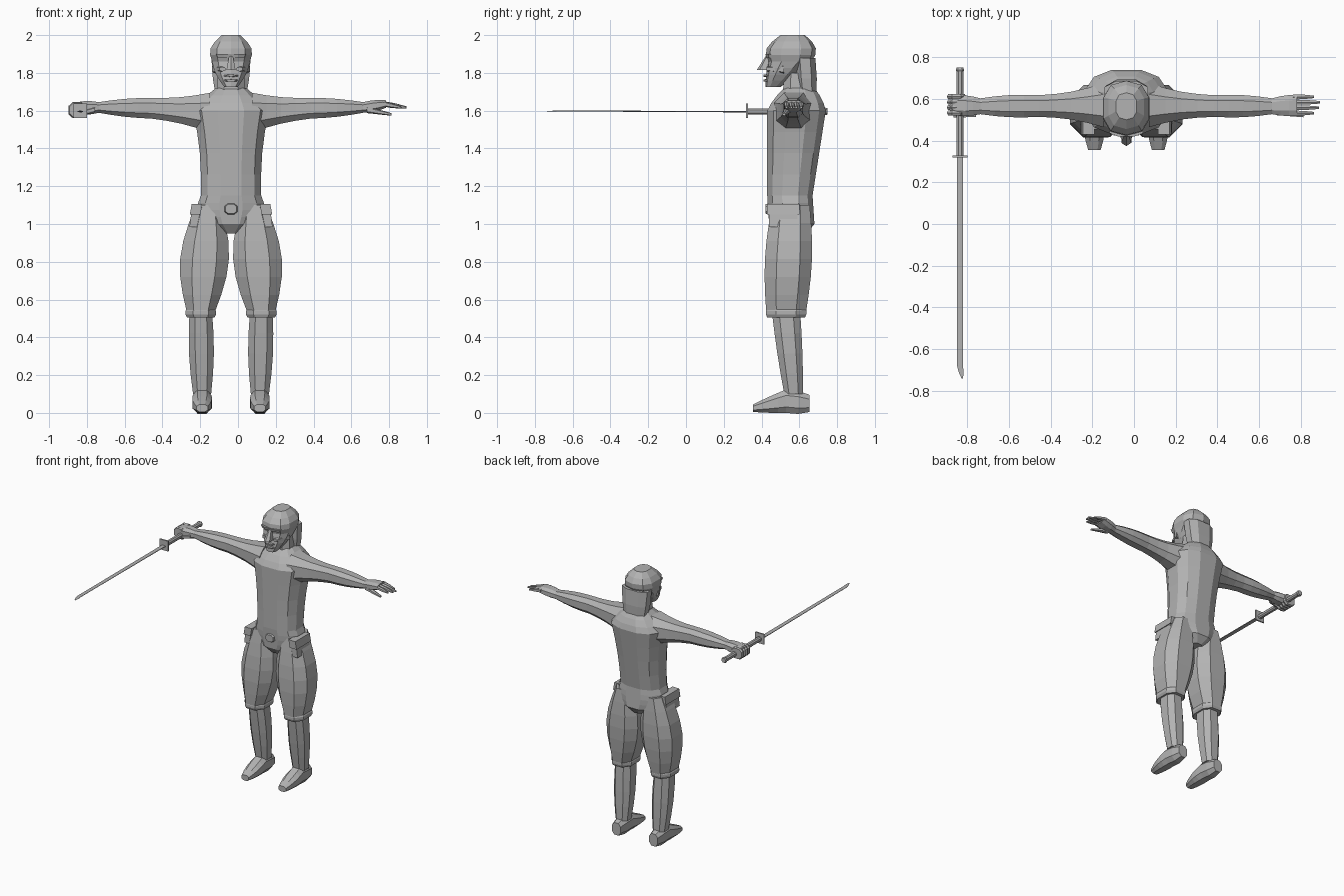
import bpy, bmesh, math
from mathutils import Vector

if "Cube" in bpy.data.objects:
    bpy.data.objects.remove(bpy.data.objects["Cube"], do_unlink=True)

grey = bpy.data.materials.new("plain_grey")
grey.use_nodes = True
shade = (.45, .45, .45, 1)
grey.diffuse_color = shade
grey.node_tree.nodes["Principled BSDF"].inputs["Base Color"].default_value = shade

body_axis = Vector((-.037, 0, 0))


def limb(name, start, start_size, end, end_size, bulge=(0, 0), steps=4, sides=8, side=1):
    """Rounded tube from start to end; sizes are half widths, bulge swells the middle."""
    start, end = Vector(start), Vector(end)
    start_size, end_size = Vector(start_size), Vector(end_size)
    span = end - start
    along = max(range(3), key=lambda k: abs(span[k]))
    across = [k for k in range(3) if k != along]

    # Boxy outline with flat faces towards the axes, scaled to reach the full size
    angles = [(i + .5) * math.tau / sides for i in range(sides)]
    outline = [[math.copysign(abs(f(angle)) ** .8, f(angle)) for f in (math.cos, math.sin)]
               for angle in angles]
    reach = [max(point[k] for point in outline) for k in range(2)]

    bm = bmesh.new()
    loops = []
    for step in range(steps + 1):
        t = step / steps
        size = start_size.lerp(end_size, t) + Vector(bulge) * math.sin(math.pi * t)
        loop = []
        for point in outline:
            position = start.lerp(end, t)
            for k in range(2):
                position[across[k]] += size[k] * point[k] / reach[k]
            position.x *= side
            loop.append(bm.verts.new(position + body_axis))
        loops.append(loop)
    for near, far in zip(loops, loops[1:]):
        for i in range(sides):
            bm.faces.new((near[i - 1], near[i], far[i], far[i - 1]))
    bm.faces.new(loops[0])
    bm.faces.new(loops[-1])
    bmesh.ops.recalc_face_normals(bm, faces=bm.faces)

    mesh = bpy.data.meshes.new(name)
    bm.to_mesh(mesh)
    bm.free()
    mesh.materials.append(grey)
    obj = bpy.data.objects.new(name, mesh)
    bpy.context.collection.objects.link(obj)


# Torso: each piece continues from the section where the last one ended
hips, hips_size = (0, .56, 1), (.13, .12)
waist, waist_size = (0, .55, 1.15), (.16, .12)
chest, chest_size = (0, .585, 1.6), (.2, .155)
limb("crotch", start=(0, .56, .95), start_size=(.05, .08), end=hips, end_size=hips_size,
     steps=1, sides=12)
limb("pelvis", start=hips, start_size=hips_size, end=waist, end_size=waist_size,
     bulge=(.03, 0), sides=12)
limb("chest", start=waist, start_size=waist_size, end=chest, end_size=chest_size,
     bulge=(-.015, 0), sides=12)
limb("shoulders", start=chest, start_size=chest_size, end=(0, .6, 1.72), end_size=(.08, .08),
     bulge=(.01, .01), steps=3, sides=12)
limb("neck", start=(0, .59, 1.65), start_size=(.08, .08), end=(0, .59, 1.8),
     end_size=(.07, .07), steps=1)
limb("belt_buckle", start=(0, .42, 1.08), start_size=(.03, .025), end=(0, .44, 1.08),
     end_size=(.037, .03), steps=1)

# Head, and hair falling to the nape
temple, temple_size = (0, .55, 1.86), (.1, .115)
limb("face", start=(0, .46, 1.725), start_size=(.035, .04), end=temple,
     end_size=temple_size, bulge=(.012, .003), sides=10)
limb("cranium", start=temple, start_size=temple_size, end=(0, .565, 2),
     end_size=(.05, .065), bulge=(.033, .04), sides=10)
limb("nape_hair", start=(0, .645, 1.66), start_size=(.078, .045), end=(0, .63, 1.88),
     end_size=(.104, .055), bulge=(.005, .005), steps=2)

# Brow, nose and lips
limb("brow", start=(0, .45, 1.88), start_size=(.07, .024), end=(0, .45, 1.9),
     end_size=(.08, .03), steps=1)
limb("nose", start=(0, .41, 1.815), start_size=(.024, .036), end=(0, .435, 1.89),
     end_size=(.01, .012), steps=2, sides=6)
for lip, height in (("upper_lip", 1.785), ("lower_lip", 1.76)):
    limb(lip, start=(0, .41, height), start_size=(.025, .006), end=(0, .46, height),
         end_size=(.05, .008), steps=1, sides=6)

# Parts found on both sides
elbow, elbow_size = (.42, .566, 1.613), (.052, .055)
wrist, wrist_size = (.7, .565, 1.617), (.038, .028)
instep, instep_size = (.153, .53, .062), (.05, .062)
for label, side in (("left_", 1), ("right_", -1)):
    limb(label + "cheekbone", start=(.045, .425, 1.82), start_size=(.015, .012),
         end=(.075, .52, 1.82), end_size=(.025, .027), steps=1, sides=6, side=side)
    limb(label + "upper_arm", start=(.11, .57, 1.59), start_size=(.105, .105),
         end=elbow, end_size=elbow_size, bulge=(-.012, -.01), side=side)
    limb(label + "forearm", start=elbow, start_size=elbow_size,
         end=wrist, end_size=wrist_size, bulge=(.008, .006), side=side)
    # Baggy breeches, rolled cuff, calf
    limb(label + "breeches", start=(.16, .53, .53), start_size=(.073, .105),
         end=(.12, .555, 1.1), end_size=(.065, .1), bulge=(.06, .022), steps=6, side=side)
    limb(label + "cuff", start=(.16, .53, .505), start_size=(.073, .1),
         end=(.16, .53, .555), end_size=(.073, .1), bulge=(.01, .008), steps=3, side=side)
    limb(label + "calf", start=(.153, .57, .1), start_size=(.048, .05),
         end=(.16, .53, .53), end_size=(.06, .075), bulge=(.012, .004), side=side)
    # Low shoe rising to the ankle
    limb(label + "shoe_toe", start=(.153, .355, .025), start_size=(.03, .02),
         end=instep, end_size=instep_size, bulge=(.01, .002), side=side)
    limb(label + "shoe_heel", start=instep, start_size=instep_size,
         end=(.153, .655, .05), end_size=(.035, .045), bulge=(.005, .008), steps=2, side=side)
    # Hip pouch with an overhanging flap
    limb(label + "pouch", start=(.2, .515, .985), start_size=(.02, .075),
         end=(.18, .515, 1.1), end_size=(.025, .075), steps=1, sides=4, side=side)
    limb(label + "pouch_flap", start=(.19, .515, 1.05), start_size=(.028, .085),
         end=(.18, .515, 1.107), end_size=(.028, .085), steps=1, sides=4, side=side)

# Open left hand
limb("left_palm", start=wrist, start_size=wrist_size, end=(.82, .57, 1.635),
     end_size=(.05, .02), bulge=(.005, .006), steps=3)
for i, length in enumerate((.1, .125, .13, .1)):
    y = .532 + i * .026
    limb("left_finger", start=(.8, y, 1.637), start_size=(.012, .014),
         end=(.8 + length, y, 1.617), end_size=(.006, .006), bulge=(.002, .003),
         steps=2, sides=6)
limb("left_thumb", start=(.72, .54, 1.605), start_size=(.018, .018),
     end=(.85, .52, 1.58), end_size=(.008, .007), steps=2, sides=6)

# Right hand closed around the handle
limb("right_fist", start=wrist, start_size=wrist_size, end=(.845, .57, 1.612),
     end_size=(.045, .025), bulge=(.008, .01), side=-1)
for i in range(4):
    y = .533 + i * .026
    limb("right_finger", start=(.815, y - .012, 1.603), start_size=(.04, .037),
         end=(.815, y + .012, 1.603), end_size=(.04, .037), bulge=(.006, .006),
         steps=2, side=-1)
limb("right_thumb", start=(.72, .532, 1.605), start_size=(.018, .016),
     end=(.83, .52, 1.578), end_size=(.01, .012), steps=2, sides=6, side=-1)

# Sword: handle with pommel, square guard, thin blade with a slanted tip
grip = (.016, .016)
limb("sword_handle", start=(.798, .32, 1.596), start_size=grip,
     end=(.798, .74, 1.596), end_size=grip, steps=1, side=-1)
limb("sword_pommel", start=(.798, .73, 1.596), start_size=grip,
     end=(.798, .75, 1.596), end_size=grip, bulge=(.004, .004), steps=2, side=-1)
limb("sword_guard", start=(.798, .318, 1.6), start_size=(.036, .038),
     end=(.798, .328, 1.6), end_size=(.036, .038), steps=1, sides=4, side=-1)
shoulder, shoulder_size = (.798, -.68, 1.598), (.014, .002)
limb("sword_blade", start=(.798, .32, 1.595), start_size=(.015, .004),
     end=shoulder, end_size=shoulder_size, sides=6, side=-1)
limb("sword_tip", start=shoulder, start_size=shoulder_size,
     end=(.787, -.742, 1.598), end_size=(.003, .001), bulge=(.003, 0),
     steps=3, sides=6, side=-1)
